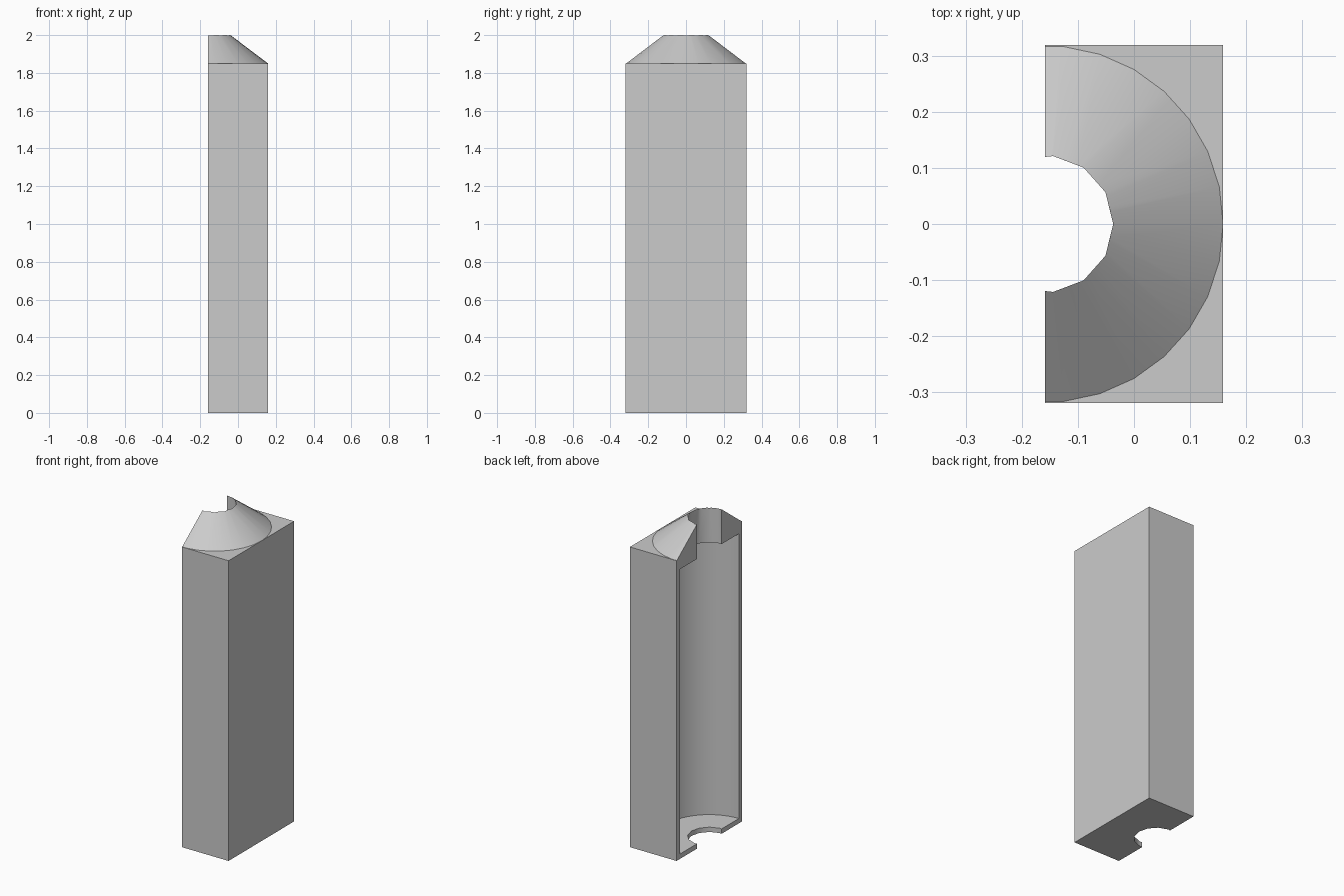
import bpy
import math

# Main dimensions
HALF_X, HALF_Y = 0.159, 0.319
AXIS_X = -HALF_X            # the bore axis lies on the open face
BLOCK_TOP, TOP = 1.85, 2.0
FLOOR, CEILING = 0.03, 1.785
CAVITY_R, HOLE_R, CONE_R = 0.287, 0.122, 0.318

cube = bpy.data.objects.get("Cube")
if cube:
    bpy.data.objects.remove(cube, do_unlink=True)

grey = bpy.data.materials.new("plain grey")
grey.use_nodes = True
colour = (0.6, 0.6, 0.6, 1)
grey.diffuse_color = colour
grey.node_tree.nodes["Principled BSDF"].inputs["Base Color"].default_value = colour


def add_box(name, x0, x1, half_y, z0, z1):
    bpy.ops.mesh.primitive_cube_add(size=1, location=((x0 + x1) / 2, 0, (z0 + z1) / 2))
    ob = bpy.context.object
    ob.name = name
    ob.scale = (x1 - x0, 2 * half_y, z1 - z0)
    bpy.ops.object.transform_apply(location=True, rotation=True, scale=True)
    return ob


def add_round(name, sides, r0, r1, z0, z1):
    """Cylinder or cone on the bore axis, with a corner pointing to +x."""
    bpy.ops.mesh.primitive_cone_add(vertices=sides, radius1=r0, radius2=r1, depth=z1 - z0,
                                    location=(AXIS_X, 0, (z0 + z1) / 2),
                                    rotation=(0, 0, -math.pi / 2))
    ob = bpy.context.object
    ob.name = name
    bpy.ops.object.transform_apply(location=True, rotation=True, scale=True)
    return ob


def combine(target, tool, operation):
    mod = target.modifiers.new(tool.name, "BOOLEAN")
    mod.operation = operation
    mod.solver = "EXACT"
    mod.object = tool
    bpy.context.view_layer.objects.active = target
    bpy.ops.object.modifier_apply(modifier=mod.name)
    bpy.data.objects.remove(tool, do_unlink=True)


# Whole block with its conical neck, later halved
mould = add_box("mould_half", AXIS_X - 2 * HALF_X, HALF_X, HALF_Y, 0, BLOCK_TOP)
mould.data.materials.append(grey)
neck = add_round("conical_neck", 30, CONE_R, HOLE_R - 0.003, BLOCK_TOP, TOP)
neck.data.materials.append(grey)
combine(mould, neck, "UNION")

# Round chamber and the narrower hole through floor and neck
cavity = add_round("cavity_cutter", 60, CAVITY_R, CAVITY_R, FLOOR, CEILING)
combine(mould, cavity, "DIFFERENCE")
hole = add_round("hole_cutter", 13, HOLE_R, HOLE_R, -0.1, TOP + 0.1)
combine(mould, hole, "DIFFERENCE")

# Remove the half beyond the open face
half = add_box("half_cutter", AXIS_X - 1, AXIS_X, 1, -0.5, TOP + 0.5)
combine(mould, half, "DIFFERENCE")

# One plain material, smooth curves with sharp edges
mould.data.materials.clear()
mould.data.materials.append(grey)
bpy.ops.object.select_all(action="DESELECT")
mould.select_set(True)
bpy.context.view_layer.objects.active = mould
bpy.ops.object.shade_smooth_by_angle(angle=math.radians(30))
